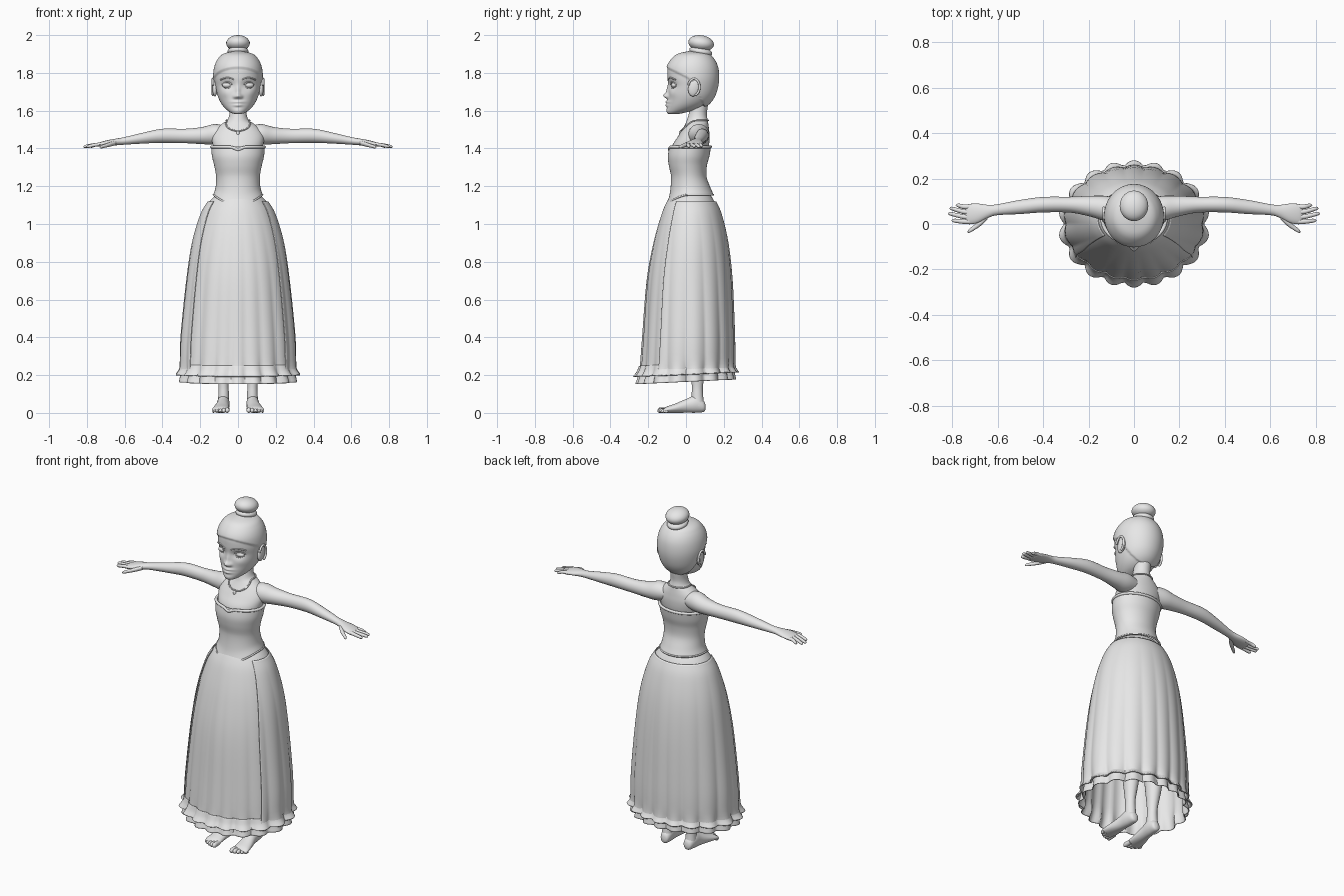
import bpy, math
from math import sin, cos, pi, exp, atan2
from mathutils import Vector

cube = bpy.data.objects.get("Cube")
if cube:
    bpy.data.objects.remove(cube)

grey = bpy.data.materials.new("plain_grey")
grey.use_nodes = True
grey.diffuse_color = (0.8, 0.8, 0.8, 1)
grey.node_tree.nodes["Principled BSDF"].inputs["Base Color"].default_value = (0.8, 0.8, 0.8, 1)


def finish(ob, mirror=False, thick=0, angle=50):
    ob.data.materials.append(grey)
    bpy.ops.object.select_all(action='DESELECT')
    ob.select_set(True)
    bpy.context.view_layer.objects.active = ob
    bpy.ops.object.shade_smooth_by_angle(angle=math.radians(angle))
    if thick:
        ob.modifiers.new("Thickness", 'SOLIDIFY').thickness = thick
    if mirror:
        ob.modifiers.new("Mirror", 'MIRROR')
    return ob


def spline(rows, steps):
    """Smooth interpolation through rows of numbers."""
    out = []
    for i in range(len(rows) - 1):
        p = [rows[max(0, min(len(rows) - 1, i + k))] for k in (-1, 0, 1, 2)]
        for s in range(steps):
            t = s / steps
            out.append([b + 0.5 * t * (c - a + t * (2 * a - 5 * b + 4 * c - d + t * (3 * (b - c) + d - a)))
                        for a, b, c, d in zip(*p)])
    return out + [list(rows[-1])]


def loft(name, rows, axis='z', n=24, steps=5, warp=None, cap=True, gap=0, **kw):
    """Rows are centre x, y, z and two radii across the axis; gap leaves the front open."""
    rings = spline(rows, steps)
    closed = gap == 0
    m = n if closed else n + 1
    verts, faces = [], []
    for x, y, z, u, v in rings:
        for k in range(m):
            a = gap + (2 * pi - 2 * gap) * k / n
            p, q = u * sin(a), -v * cos(a)
            co = Vector({'x': (x, y + p, z + q), 'y': (x + p, y, z + q), 'z': (x + p, y + q, z)}[axis])
            verts.append(warp(co) if warp else co)
    for r in range(len(rings) - 1):
        for k in range(n):
            l = (k + 1) % m
            faces.append((r * m + k, r * m + l, r * m + m + l, r * m + m + k))
    if cap and closed:
        faces += [tuple(range(m)), tuple(range(len(verts) - m, len(verts)))]
    me = bpy.data.meshes.new(name)
    me.from_pydata(verts, [], faces)
    ob = bpy.data.objects.new(name, me)
    bpy.context.collection.objects.link(ob)
    bpy.context.view_layer.objects.active = ob
    ob.select_set(True)
    bpy.ops.object.mode_set(mode='EDIT')
    bpy.ops.mesh.select_all(action='SELECT')
    bpy.ops.mesh.normals_make_consistent()
    bpy.ops.object.mode_set(mode='OBJECT')
    return finish(ob, **kw)


def body(rows):
    """Turn (z, half width, front y, back y) into loft rows."""
    return [(0, (f + b) / 2, z, w, (b - f) / 2) for z, w, f, b in rows]


def ball(name, loc, size, mirror=False, tilt=0):
    bpy.ops.mesh.primitive_uv_sphere_add(segments=28, ring_count=16, radius=1)
    ob = bpy.context.object
    ob.name = name
    for v in ob.data.vertices:
        co = Vector([c * s for c, s in zip(v.co, size)])
        co.yz = (co.y * cos(tilt) - co.z * sin(tilt), co.y * sin(tilt) + co.z * cos(tilt))
        v.co = co + Vector(loc)
    return finish(ob, mirror)


def cord(name, pts, r, cyclic=False, mirror=False):
    cu = bpy.data.curves.new(name, 'CURVE')
    cu.dimensions = '3D'
    cu.bevel_depth, cu.bevel_resolution, cu.use_fill_caps = r, 3, True
    sp = cu.splines.new('POLY')
    sp.points.add(len(pts) - 1)
    for p, co in zip(sp.points, pts):
        p.co = (*co, 1)
    sp.use_cyclic_u = cyclic
    ob = bpy.data.objects.new(name, cu)
    bpy.context.collection.objects.link(ob)
    cu.materials.append(grey)
    if mirror:
        ob.modifiers.new("Mirror", 'MIRROR')
    return ob


def around(rows, height, out=0.002, n=96):
    """Points round a lofted body at a height given by angle from the front."""
    rings = spline(rows, 12)
    pts = []
    for k in range(n):
        a = 2 * pi * k / n
        z = height(a)
        _, y, _, u, v = min(rings, key=lambda r: abs(r[2] - z))
        pts.append(((u + out) * sin(a), y - (v + out) * cos(a), z))
    return pts


# Skirt: scalloped folds grow towards the hem
def folds(co):
    a = atan2(co.x, -co.y)
    low = max(0, min(1, (1.1 - co.z) / 0.9))
    hem = max(0, min(1, (0.27 - co.z) / 0.07))
    s = 1 - (0.04 * low + 0.05 * hem) * (0.75 - abs(cos(9 * a)))
    s -= 0.02 * low
    return Vector((co.x * s, co.y * s, co.z + 0.045 * co.y * low))


skirt = [(1.16, .11, -.075, .125), (1.12, .15, -.1, .15), (1.05, .19, -.13, .18), (.9, .235, -.173, .215),
         (.7, .267, -.21, .238), (.4, .3, -.235, .252), (.23, .307, -.25, .255), (.165, .318, -.268, .265)]
ruffle = [(.26, .308, -.25, .257), (.23, .318, -.262, .265), (.205, .335, -.28, .28)]
over = [(z, w + .01, f - .008, b + .01) for z, w, f, b in skirt[1:-1]] + [ruffle[-1]]
fabric = dict(n=144, warp=folds, cap=False, thick=.004)
loft("skirt", body(skirt), **fabric)
loft("hem_ruffle", body(ruffle), **fabric)
loft("overskirt", body(over), gap=.95, **fabric)


# Bodice with pointed waist and corded edges
def waist(a):
    return 1.155 - .055 * max(0, cos(a)) ** 2


def point_front(co):
    low = max(0, min(1, (1.25 - co.z) / .1))
    a = atan2(co.x, .02 - co.y)
    return co + Vector((0, 0, low * (waist(a) - 1.15)))


bodice = body([(1.15, .127, -.1, .142), (1.19, .115, -.082, .125), (1.25, .112, -.075, .105),
               (1.31, .122, -.087, .107), (1.36, .134, -.092, .12), (1.41, .138, -.083, .128)])
loft("bodice", bodice, n=64, warp=point_front, cap=False, thick=.004)
cord("waist_trim", [(x, y, waist(2 * pi * k / 96)) for k, (x, y, z) in
                    enumerate(around(bodice, lambda a: 1.15))], .005, True)
cord("neckline_trim", around(bodice, lambda a: 1.408 - .014 * exp(-(a - 2 * pi * (a > pi)) ** 2 / .03)), .008, True)

# Chest, shoulders and neck
torso = body([(1.34, .12, -.08, .1), (1.41, .132, -.074, .12), (1.46, .138, -.045, .125), (1.5, .12, -.02, .122),
              (1.53, .085, -.003, .118), (1.55, .057, .005, .115), (1.58, .046, .014, .11),
              (1.62, .045, .022, .115), (1.66, .05, .03, .12)])
loft("chest_and_neck", torso, n=48)
chain = around(torso, lambda a: 1.548 - .055 * max(0, cos(a)) ** 3, .003)
cord("necklace", chain, .004, True)
ball("pendant", (0, chain[0][1] - .004, 1.478), (.009, .007, .016))

# Arms, hands and fingers
loft("arm", [(.04, .065, 1.478, .04, .035), (.12, .068, 1.475, .055, .054), (.19, .078, 1.468, .046, .045),
             (.28, .085, 1.466, .035, .038), (.4, .085, 1.467, .034, .037), (.5, .075, 1.455, .031, .029),
             (.6, .063, 1.44, .024, .02), (.64, .056, 1.435, .028, .018), (.69, .047, 1.428, .043, .016),
             (.73, .043, 1.421, .044, .012), (.745, .042, 1.418, .034, .006)], 'x', mirror=True)
fingers = [("little", .076, .785, .082), ("ring", .054, .812, .068), ("middle", .032, .818, .045),
           ("index", .011, .803, .015)]
for label, y, tip, ty in fingers:
    loft(label + "_finger", [(.715, y, 1.422, .011, .009), (.75, y, 1.42, .0105, .0095),
                             (tip - .01, ty, 1.411, .008, .008), (tip, ty, 1.409, .001, .001)],
         'x', n=12, mirror=True)
loft("thumb", [(.645, .035, 1.43, .014, .012), (.675, .008, 1.422, .016, .012), (.7, -.013, 1.415, .012, .01),
               (.725, -.03, 1.408, .009, .008), (.733, -.035, 1.406, .001, .001)], 'x', n=12, mirror=True)

# Legs, feet and toes
loft("leg", [(.077, .062, .04, .031, .035), (.076, .06, .1, .028, .03), (.077, .061, .16, .028, .031),
             (.079, .068, .32, .046, .052), (.08, .05, .55, .048, .055), (.08, .035, .9, .075, .08)],
     mirror=True)
loft("foot", [(.075, .104, .03, .004, .006), (.075, .095, .034, .024, .028), (.077, .055, .047, .033, .046),
              (.081, .005, .038, .034, .037), (.088, -.055, .025, .042, .025), (.092, -.1, .017, .046, .017),
              (.093, -.12, .011, .038, .009)], 'y', mirror=True)
for i in range(5):
    x, r, tip = .057 + .018 * i, .014 - .0014 * i, -.152 + .004 * i * i / 2
    loft(f"toe_{i + 1}", [(x, -.095, r, r * .8, r * .9), (x, tip + .012, r, r * .85, r),
                          (x, tip, r * .8, .002, .002)], 'y', n=12, mirror=True)


# Head: hair cap and facial forms are shaped into one surface
def bump(co, x, z, sx, sz):
    return exp(-((abs(co.x) - x) / sx) ** 2 - ((co.z - z) / sz) ** 2)


def face(co):
    line = 1.775 - .5 * co.y - 12 * max(0, co.y) ** 2
    t = max(0, min(1, (co.z - line) / .006))
    out = Vector((co.x, co.y - .035, (co.z - 1.76) * .7)).normalized()
    co = co + out * (.008 * t)
    if co.y < .02:
        push = .02 * bump(co, 0, 1.678, .018, .013) + .011 * bump(co, 0, 1.7, .011, .032)
        push += .008 * bump(co, .016, 1.673, .009, .009) - .013 * bump(co, .055, 1.735, .034, .022)
        push += .011 * bump(co, 0, 1.646, .03, .007) + .011 * bump(co, 0, 1.629, .024, .008)
        push += .004 * bump(co, 0, 1.6, .03, .014) + .004 * bump(co, .07, 1.69, .025, .022)
        co.y -= push
    return co


loft("head_and_hair", body([(1.582, .012, -.088, -.05), (1.588, .036, -.098, -.01), (1.61, .066, -.1, .07),
                            (1.64, .09, -.097, .118), (1.68, .108, -.094, .147), (1.73, .119, -.094, .163),
                            (1.78, .124, -.098, .168), (1.83, .118, -.095, .162), (1.87, .1, -.071, .143),
                            (1.895, .072, -.038, .115), (1.908, .015, .02, .055)]),
     n=112, steps=9, warp=face, angle=70)
ball("eye", (.056, -.062, 1.735), (.027, .017, .015), True)


def arc(half, height, lift, y0, bend):
    return [(.056 + half * s, y0 + bend * (s + 1) ** 2 / 4, height + lift * (1 - s * s))
            for s in [k / 8 - 1 for k in range(17)]]


cord("upper_eyelid", arc(.028, 1.737, .014, -.08, .03), .004, mirror=True)
cord("lower_eyelid", arc(.027, 1.733, -.014, -.077, .028), .003, mirror=True)
cord("eyebrow", arc(.036, 1.763, .011, -.092, .036), .004, mirror=True)

# Ears
ball("ear", (.122, .042, 1.722), (.014, .03, .047), True, -.2)
cord("ear_rim", [(.133, .042 + .03 * cos(a), 1.725 + .044 * sin(a)) for a in
                 [-1.3 + k * .28 for k in range(16)]], .006, mirror=True)

# Bun
ball("bun_band", (0, .078, 1.913), (.056, .062, .026), tilt=-.2)
ball("bun", (0, .08, 1.957), (.063, .068, .042), tilt=-.15)
